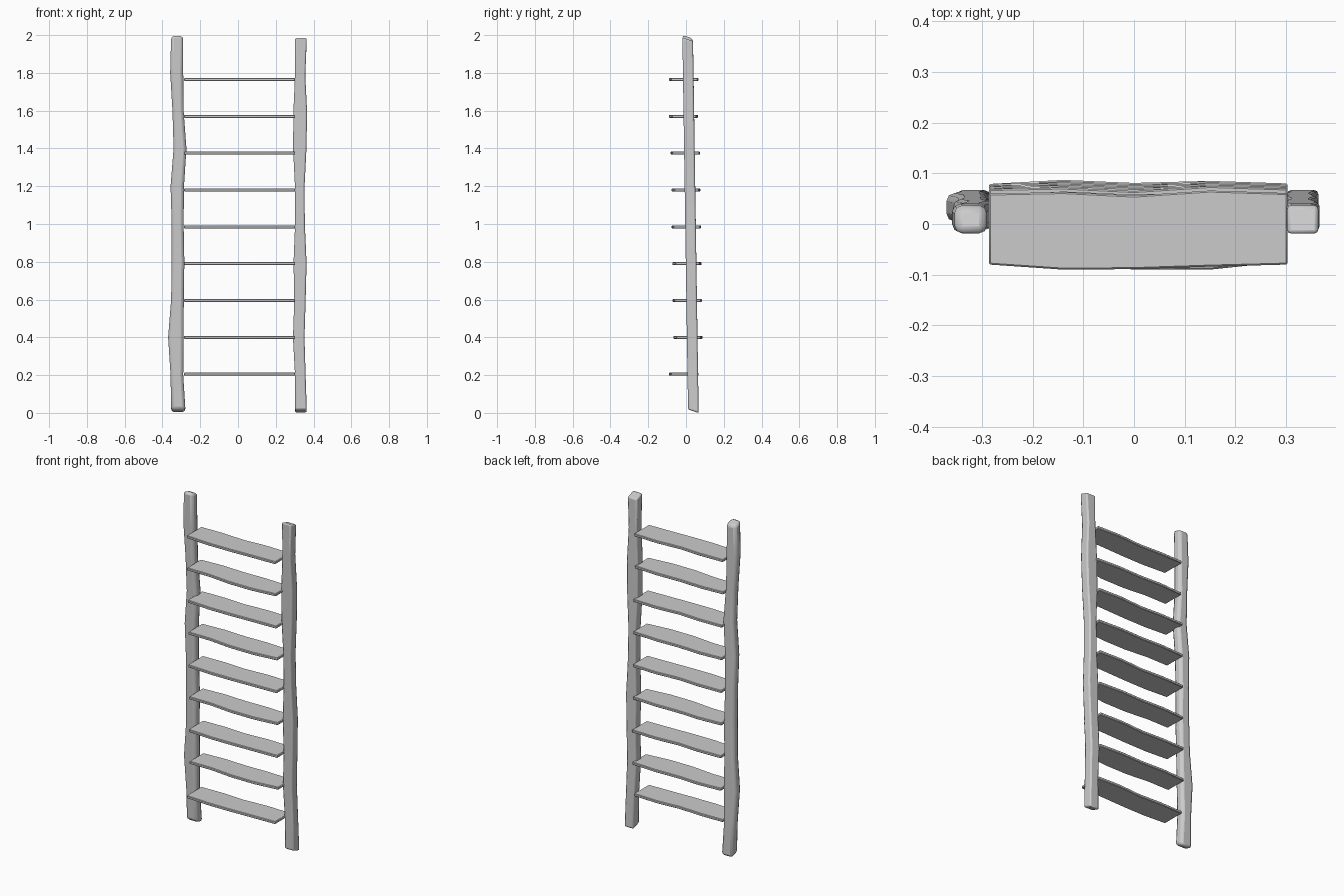
import bpy, bmesh, math

if "Cube" in bpy.data.objects:
    bpy.data.objects.remove(bpy.data.objects["Cube"], do_unlink=True)

wood = bpy.data.materials.new("plain_grey")
wood.use_nodes = True
grey = (0.6, 0.6, 0.6, 1)
wood.diffuse_color = grey
wood.node_tree.nodes["Principled BSDF"].inputs["Base Color"].default_value = grey


def loft(name, sections, bevel, segments):
    """Skin a row of four-cornered sections, cap it and soften its edges."""
    bm = bmesh.new()
    rings = [[bm.verts.new(p) for p in s] for s in sections]
    for a, b in zip(rings, rings[1:]):
        for i in range(4):
            j = (i + 1) % 4
            bm.faces.new((a[i], a[j], b[j], b[i]))
    bm.faces.new(rings[0])
    bm.faces.new(rings[-1])
    bmesh.ops.recalc_face_normals(bm, faces=bm.faces)
    mesh = bpy.data.meshes.new(name)
    bm.to_mesh(mesh)
    bm.free()
    mesh.materials.append(wood)
    obj = bpy.data.objects.new(name, mesh)
    bpy.context.collection.objects.link(obj)
    mod = obj.modifiers.new("soft_edges", "BEVEL")
    mod.width = bevel
    mod.segments = segments
    mod.limit_method = "ANGLE"
    mod.angle_limit = math.radians(40)
    bpy.ops.object.select_all(action="DESELECT")
    obj.select_set(True)
    bpy.context.view_layer.objects.active = obj
    bpy.ops.object.shade_smooth_by_angle(angle=math.radians(35))
    return obj


def rail(name, edges, top, bevel):
    """Hewn upright leaning forward, with slanted ends."""
    sections = []
    last = len(edges) - 1
    for i, (x0, x1) in enumerate(edges):
        z = top * i / last
        front = 0.011 - 0.03 * i / last
        back = front + 0.056
        zf, zb = z, z
        if i == 0:
            zf = 0.018
        if i == last:
            zb = z - 0.018
        sections.append([(x0, front, zf), (x1, front, zf), (x1, back, zb), (x0, back, zb)])
    return loft(name, sections, bevel, 2)


# Uprights: outer and inner edge at even heights
rail("right_rail", [(-.354, -.278), (-.357, -.29), (-.37, -.288), (-.354, -.287),
                    (-.351, -.284), (-.351, -.288), (-.357, -.286), (-.341, -.273),
                    (-.347, -.288), (-.359, -.29), (-.354, -.29)], 2.0, 0.016)
rail("left_rail", [(.302, .364), (.302, .358), (.291, .352), (.298, .358),
                   (.294, .363), (.302, .354), (.302, .352), (.292, .362),
                   (.293, .366), (.302, .356), (.302, .364)], 1.987, 0.008)

# Treads: flat boards with two alternating wavy outlines
stations = (-.286, -.14, 0, .15, .303)
outlines = [((-.062, -.062, -.076, -.076, -.06), (.07, .078, .072, .076, .068)),
            ((-.068, -.078, -.077, -.072, -.068), (.072, .075, .068, .078, .073))]
shifts = (-.012, .009, .007, .004, .002, -.001, -.003, -.014, -.012)
for n, shift in enumerate(shifts):
    fronts, backs = outlines[(n + 1) % 2]
    z = 0.205 + 0.195 * n
    low, high = z - 0.008, z + 0.008
    sections = [[(x, f + shift, low), (x, b + shift, low), (x, b + shift, high), (x, f + shift, high)]
                for x, f, b in zip(stations, fronts, backs)]
    loft(f"tread_{n + 1}", sections, 0.003, 1)
